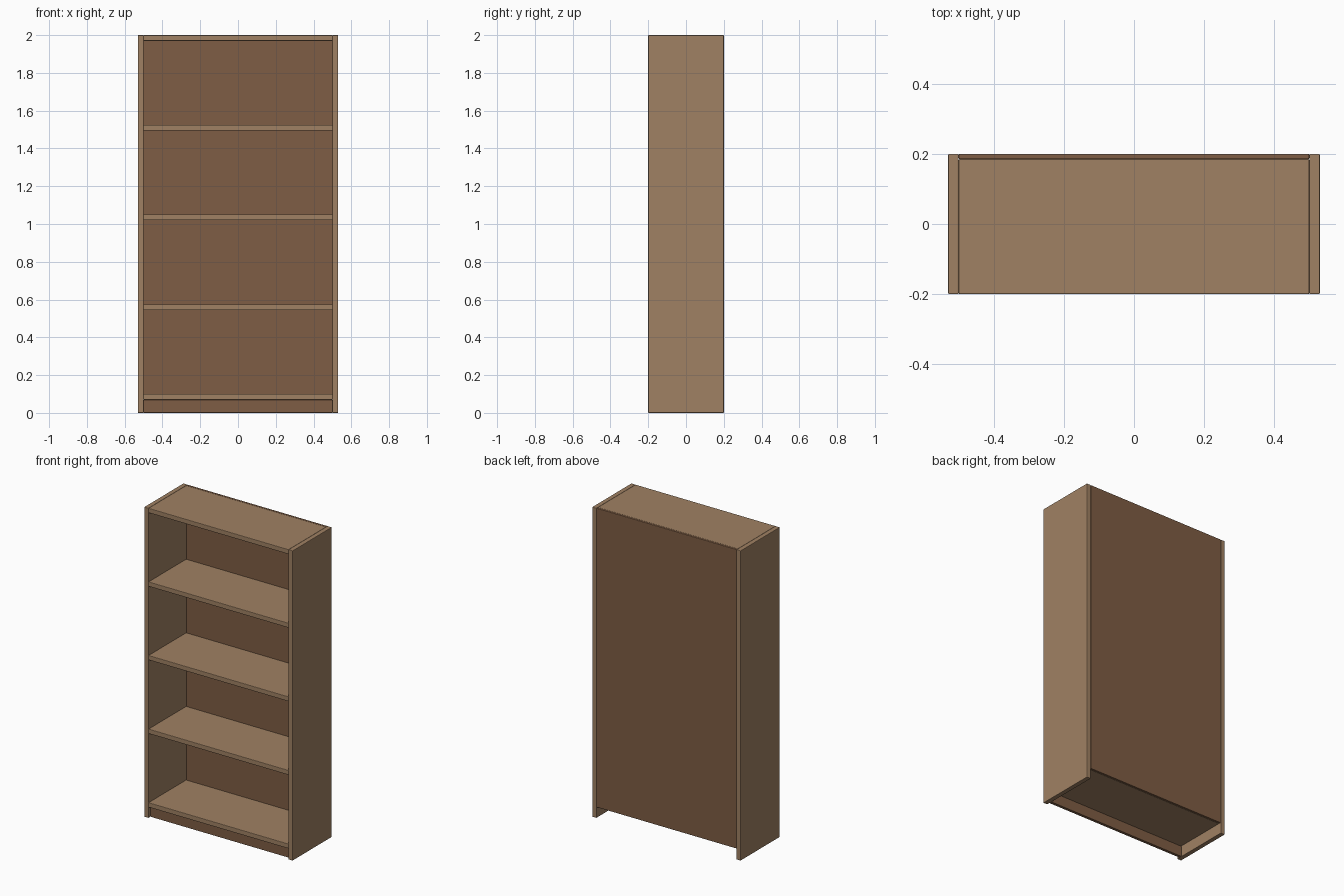
import bpy

if "Cube" in bpy.data.objects:
    bpy.data.objects.remove(bpy.data.objects["Cube"])


def material(name, colour):
    mat = bpy.data.materials.new(name)
    mat.diffuse_color = (*colour, 1)
    mat.use_nodes = True
    mat.node_tree.nodes["Principled BSDF"].inputs["Base Color"].default_value = mat.diffuse_color
    return mat


LIGHT = material("light_wood", (0.35, 0.22, 0.125))
DARK = material("dark_wood", (0.21, 0.11, 0.058))


def board(name, low, high, mat):
    """Box between two corners with slightly eased edges."""
    centre = [(a + b) / 2 for a, b in zip(low, high)]
    bpy.ops.mesh.primitive_cube_add(size=1, location=centre)
    ob = bpy.context.object
    ob.name = name
    ob.scale = [b - a for a, b in zip(low, high)]
    bpy.ops.object.transform_apply(location=False, rotation=False, scale=True)
    ob.data.materials.append(mat)
    bevel = ob.modifiers.new("eased_edges", "BEVEL")
    bevel.width = 0.003
    bevel.segments = 2
    return ob


W, D, H, T = 0.5, 0.2, 2.0, 0.03   # inner half width, half depth, height, board thickness
BACK_Y = 0.185
BASE = 0.07

# Side panels
board("left_side", (-W - T, -D, 0), (-W, D, H), LIGHT)
board("right_side", (W, -D, 0), (W + T, D, H), LIGHT)

# Bottom board, three shelves and top board, evenly spaced
names = ["bottom_board", "lower_shelf", "middle_shelf", "upper_shelf", "top_board"]
step = (H - T - BASE) / (len(names) - 1)
for i, name in enumerate(names):
    z = BASE + i * step
    board(name, (-W, -D, z), (W, BACK_Y, z + T), LIGHT)

# Back panel
board("back_panel", (-W, BACK_Y, BASE), (W, D, H), DARK)

# Recessed kick board under the bottom board
board("kick_board", (-W, -0.18, 0), (W, -0.16, BASE), DARK)
